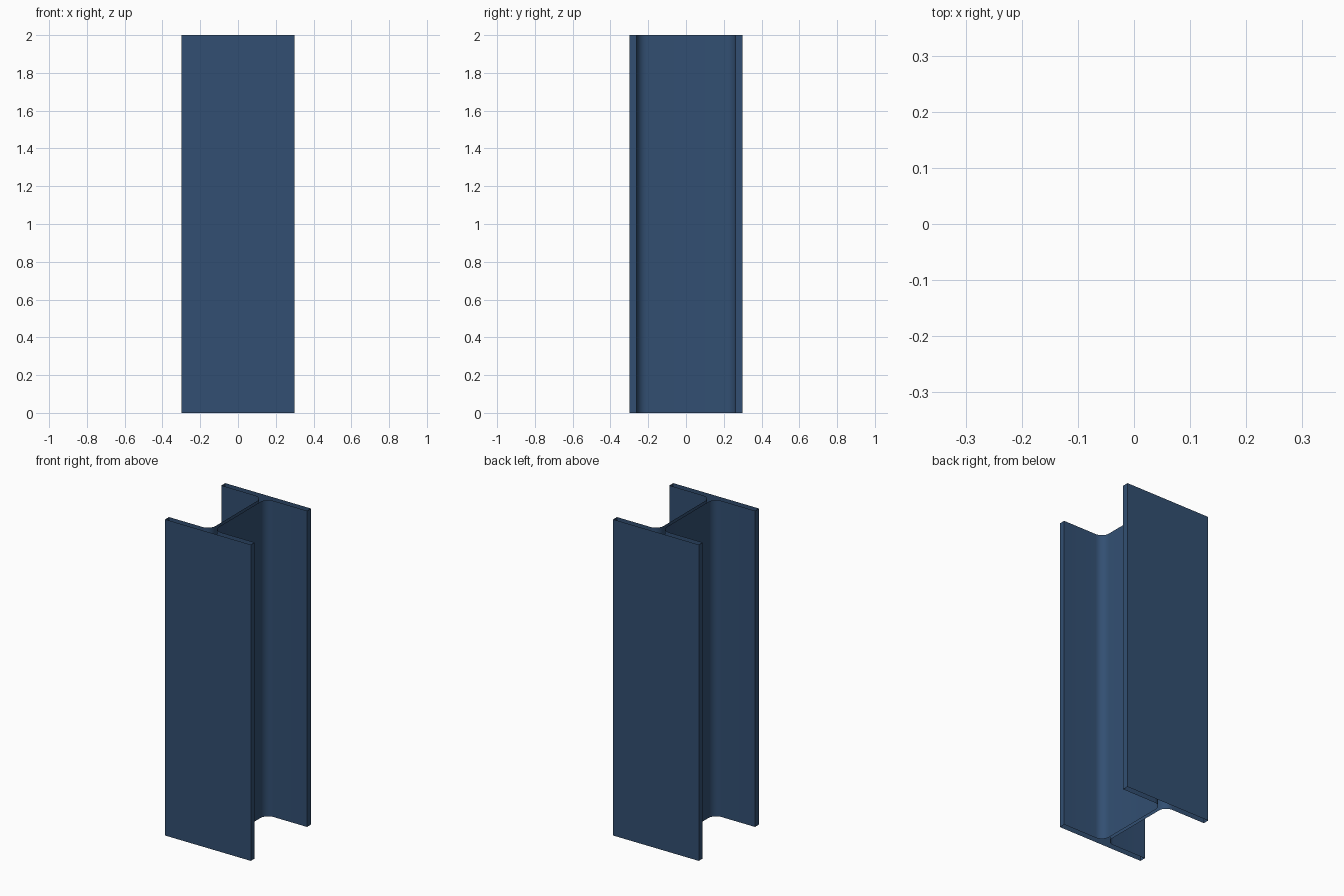
import bpy, bmesh, math

if "Cube" in bpy.data.objects:
    bpy.data.objects.remove(bpy.data.objects["Cube"])

H = 2.0        # beam length
A = 0.3        # half width and half depth
T = 0.038      # flange thickness
W = 0.011      # half web thickness
R = 0.054      # root fillet radius
SEG = 8        # fillet segments

# One quarter of the section (+x, +y), from web to flange tip
cx, cy = W + R, A - T - R
quarter = []
for i in range(SEG + 1):
    a = math.pi - i * (math.pi / 2) / SEG
    quarter.append((cx + R * math.cos(a), cy + R * math.sin(a)))
quarter += [(A, A - T), (A, A)]

# Mirror the quarter into a full counter-clockwise outline
right = [(x, -y) for x, y in reversed(quarter)] + quarter
outline = right + [(-x, -y) for x, y in right]

# Extrude the outline into an open-ended shell
bm = bmesh.new()
low = [bm.verts.new((x, y, 0)) for x, y in outline]
high = [bm.verts.new((x, y, H)) for x, y in outline]
n = len(outline)
for i in range(n):
    j = (i + 1) % n
    bm.faces.new((low[i], low[j], high[j], high[i]))

mesh = bpy.data.meshes.new("steel_beam")
bm.to_mesh(mesh)
bm.free()

# Dark blue paint
mat = bpy.data.materials.new("dark blue steel")
mat.diffuse_color = (0.032, 0.078, 0.168, 1)
mat.use_nodes = True
mat.node_tree.nodes["Principled BSDF"].inputs["Base Color"].default_value = mat.diffuse_color
mesh.materials.append(mat)

beam = bpy.data.objects.new("steel_beam", mesh)
bpy.context.collection.objects.link(beam)

# Smooth fillets, sharp corners
bpy.context.view_layer.objects.active = beam
beam.select_set(True)
bpy.ops.object.shade_smooth_by_angle(angle=math.radians(30))
